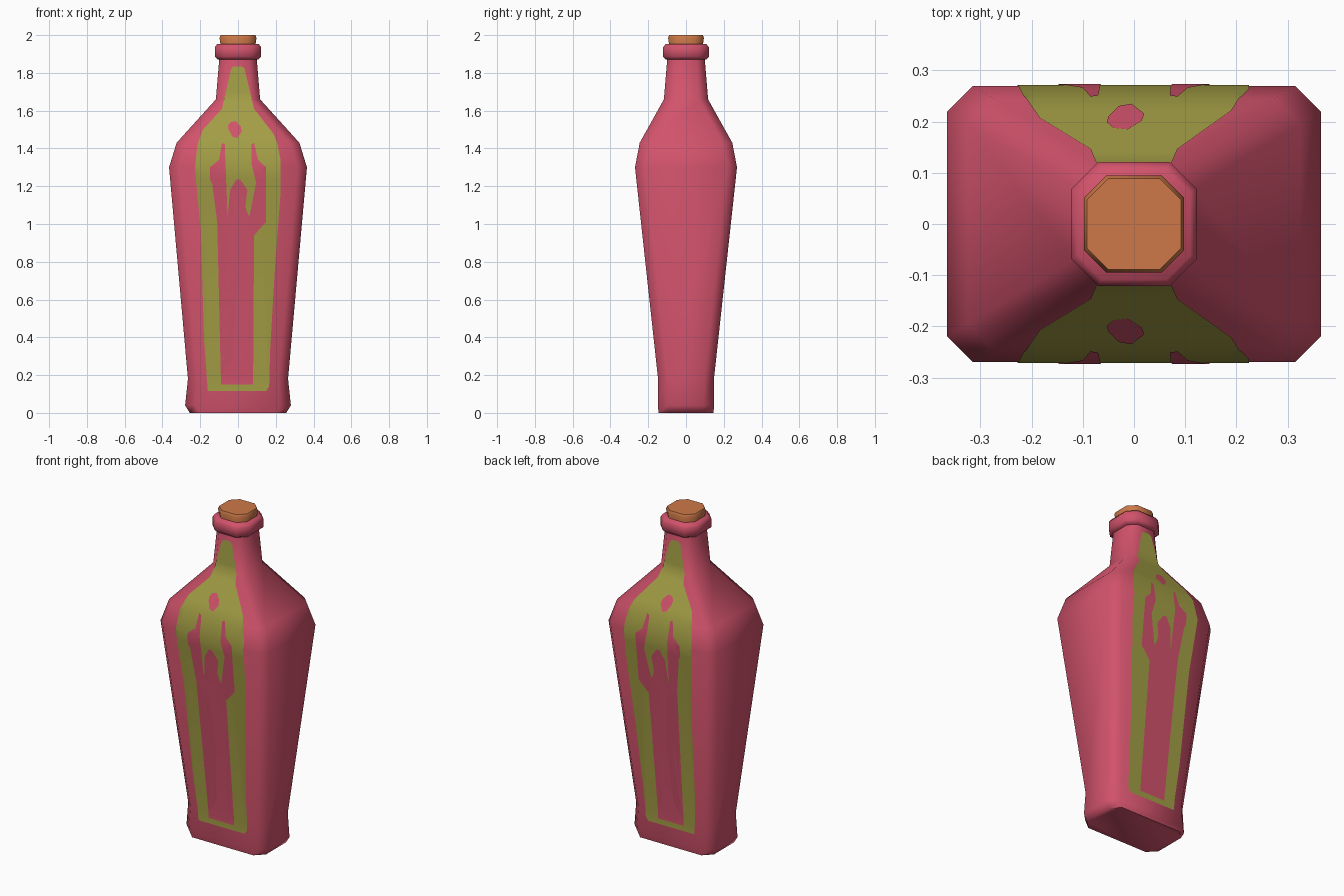
import bpy, bmesh


def material(name, rgb):
    m = bpy.data.materials.new(name)
    m.diffuse_color = (*rgb, 1)
    return m


PINK = material("pink_glass", (0.64, 0.085, 0.148))
GREEN = material("olive_label", (0.37, 0.345, 0.06))
CORK = material("cork_brown", (0.61, 0.19, 0.065))


def finish(bm, name, mat, angle):
    me = bpy.data.meshes.new(name)
    bm.to_mesh(me)
    bm.free()
    me.materials.append(mat)
    ob = bpy.data.objects.new(name, me)
    bpy.context.collection.objects.link(ob)
    bpy.ops.object.select_all(action='DESELECT')
    ob.select_set(True)
    bpy.context.view_layer.objects.active = ob
    bpy.ops.object.shade_smooth_by_angle(angle=angle)
    return ob


def loft(name, levels, mat, angle=1.1):
    """Stack chamfered rectangles given as (z, half x, half y, chamfer)."""
    bm = bmesh.new()
    rings = []
    for z, a, b, c in levels:
        pts = [(a, c - b), (a, b - c), (a - c, b), (c - a, b),
               (-a, b - c), (-a, c - b), (c - a, -b), (a - c, -b)]
        rings.append([bm.verts.new((x, y, z)) for x, y in pts])
    for r, s in zip(rings, rings[1:]):
        for i in range(8):
            j = (i + 1) % 8
            bm.faces.new((r[i], r[j], s[j], s[i]))
    bm.faces.new(rings[0][::-1])
    bm.faces.new(rings[-1])
    bmesh.ops.recalc_face_normals(bm, faces=bm.faces)
    return finish(bm, name, mat, angle)


# Bottle body from base to neck
BODY = [(0.00, 0.255, 0.146, 0.05), (0.04, 0.28, 0.148, 0.055),
        (0.18, 0.265, 0.148, 0.05), (1.30, 0.365, 0.27, 0.05),
        (1.43, 0.325, 0.245, 0.05), (1.66, 0.117, 0.117, 0.048),
        (1.90, 0.097, 0.097, 0.04)]
loft("bottle_body", BODY, PINK)

# Lip ring and cork
loft("lip_ring", [(1.87, 0.105, 0.105, 0.045), (1.885, 0.123, 0.121, 0.053),
                  (1.935, 0.123, 0.121, 0.053), (1.953, 0.11, 0.108, 0.047)], PINK)
loft("cork", [(1.92, 0.088, 0.085, 0.04), (1.985, 0.098, 0.095, 0.044),
              (2.0, 0.092, 0.089, 0.042)], CORK)


def front_depth(z):
    for (z0, _, y0, _), (z1, _, y1, _) in zip(BODY, BODY[1:]):
        if z <= z1:
            return y0 + (y1 - y0) * (z - z0) / (z1 - z0)
    return BODY[-1][2]


def decal(name, outline, mat, offset):
    """Thin sheets that follow the front and back panels."""
    for side, word in ((-1, "front"), (1, "back")):
        bm = bmesh.new()
        bm.faces.new([bm.verts.new((x, 0, z)) for x, z in outline])
        bmesh.ops.triangulate(bm, faces=bm.faces)
        for z in (0.18, 1.24, 1.30, 1.365, 1.43, 1.48, 1.62, 1.66, 1.70):
            bmesh.ops.bisect_plane(bm, geom=bm.verts[:] + bm.edges[:] + bm.faces[:],
                                   plane_co=(0, 0, z), plane_no=(0, 0, 1))
        for v in bm.verts:
            v.co.y = side * (front_depth(v.co.z) + offset)
        bm.normal_update()
        for f in bm.faces:
            if f.normal.y * side < 0:
                f.normal_flip()
        finish(bm, f"{name}_{word}", mat, 1.1)


# Olive label panel
decal("label", [
    (-0.16, 0.117), (0.15, 0.117), (0.165, 0.14), (0.17, 0.33), (0.195, 0.76),
    (0.225, 1.16), (0.225, 1.34), (0.21, 1.42), (0.19, 1.475), (0.085, 1.61),
    (0.05, 1.67), (0.035, 1.82), (0.02, 1.835), (-0.025, 1.835), (-0.037, 1.82),
    (-0.05, 1.67), (-0.085, 1.61), (-0.185, 1.50), (-0.215, 1.42),
    (-0.228, 1.29), (-0.197, 0.97), (-0.18, 0.39)], GREEN, 0.002)

# Three-pronged fork shape
decal("fork_emblem", [
    (-0.09, 0.15), (0.08, 0.15), (0.08, 0.19), (0.045, 0.28), (0.05, 0.40),
    (0.065, 0.70), (0.085, 0.94), (0.148, 1.01), (0.148, 1.30), (0.105, 1.34),
    (0.085, 1.43), (0.07, 1.42), (0.072, 1.315), (0.10, 1.24), (0.11, 1.10),
    (0.10, 1.035), (0.06, 1.04), (0.045, 1.07), (0.035, 1.11), (0.05, 1.18),
    (0.012, 1.235), (-0.01, 1.235), (-0.042, 1.18), (-0.038, 1.12),
    (-0.015, 1.10), (-0.02, 1.04), (-0.055, 1.035), (-0.085, 1.066),
    (-0.098, 1.21), (-0.07, 1.315), (-0.07, 1.42), (-0.085, 1.43),
    (-0.10, 1.34), (-0.148, 1.30), (-0.148, 1.235), (-0.115, 1.17),
    (-0.11, 1.01), (-0.04, 0.95), (-0.01, 0.80), (-0.01, 0.60), (-0.03, 0.28),
    (-0.09, 0.19)], PINK, 0.004)

# Small drop above the fork
decal("drop_emblem", [
    (-0.05, 1.50), (-0.03, 1.463), (-0.005, 1.455), (0.02, 1.49),
    (0.015, 1.515), (-0.012, 1.545), (-0.04, 1.54), (-0.053, 1.52)], PINK, 0.004)
